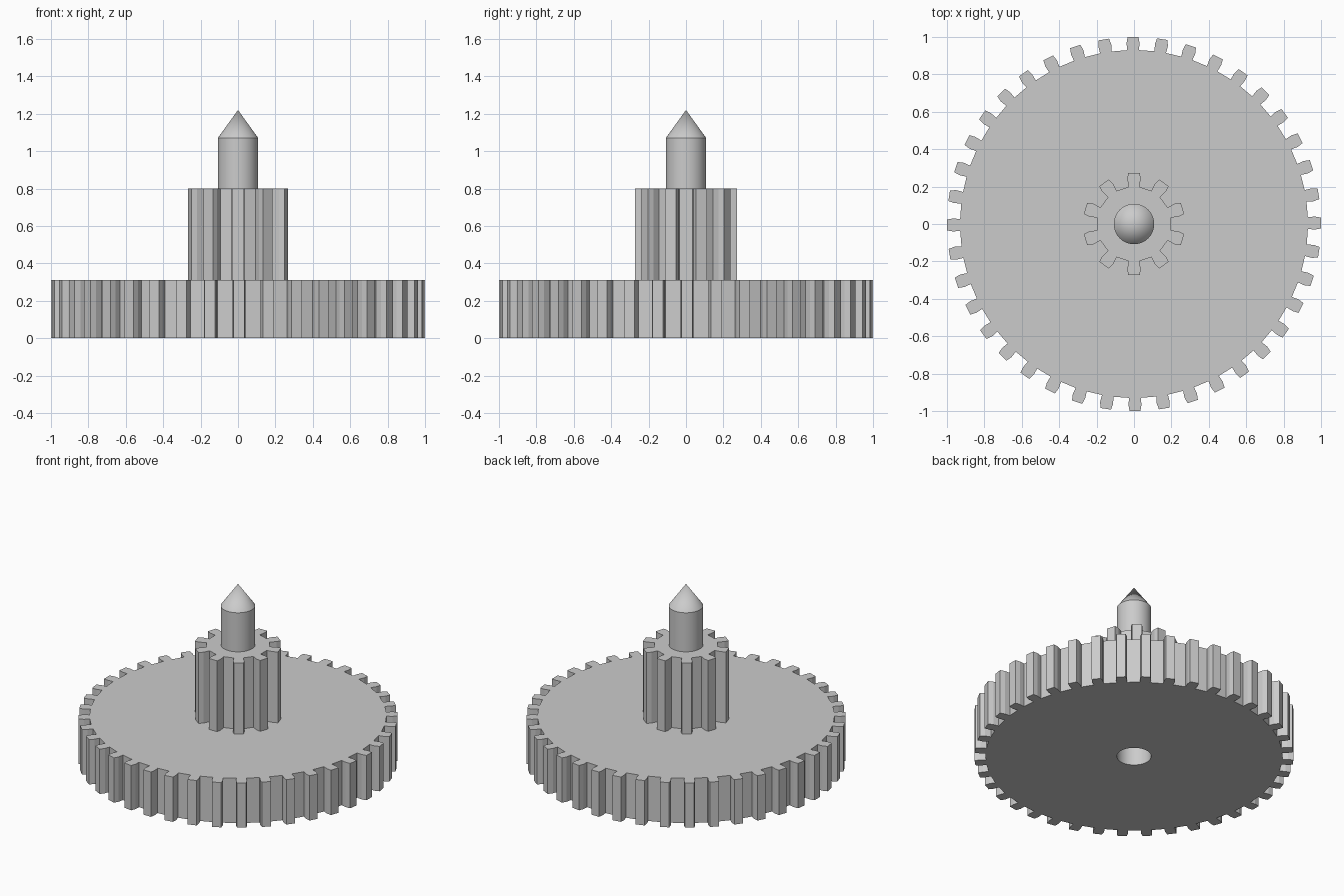
import bpy, bmesh, math

if "Cube" in bpy.data.objects:
    bpy.data.objects.remove(bpy.data.objects["Cube"])

grey = bpy.data.materials.new("grey plastic")
grey.diffuse_color = (0.6, 0.6, 0.6, 1)
grey.use_nodes = True
grey.node_tree.nodes["Principled BSDF"].inputs["Base Color"].default_value = grey.diffuse_color


def to_object(name, bm):
    bmesh.ops.recalc_face_normals(bm, faces=bm.faces[:])
    me = bpy.data.meshes.new(name)
    bm.to_mesh(me)
    bm.free()
    me.materials.append(grey)
    ob = bpy.data.objects.new(name, me)
    bpy.context.collection.objects.link(ob)
    return ob


def gear(name, teeth, tooth, z0, z1, turn=0.0):
    """Extruded spur gear; tooth is a list of (radius, half width) from root to tip."""
    bm = bmesh.new()
    side = [(r, -w) for r, w in tooth]
    outline = side + [(r, w) for r, w in reversed(tooth)]
    verts = []
    for i in range(teeth):
        a = math.pi / 2 + turn + 2 * math.pi * i / teeth
        for r, w in outline:
            b = a + math.asin(w / r)
            verts.append(bm.verts.new((r * math.cos(b), r * math.sin(b), z0)))
    face = bm.faces.new(verts)
    ext = bmesh.ops.extrude_face_region(bm, geom=[face])
    top = [v for v in ext["geom"] if isinstance(v, bmesh.types.BMVert)]
    bmesh.ops.translate(bm, verts=top, vec=(0, 0, z1 - z0))
    return to_object(name, bm)


def pointed_rod(name, radius, z0, z1, tip, n=32):
    """Cylinder that ends in a cone."""
    bm = bmesh.new()
    low, high = [], []
    for i in range(n):
        a = 2 * math.pi * i / n
        x, y = radius * math.cos(a), radius * math.sin(a)
        low.append(bm.verts.new((x, y, z0)))
        high.append(bm.verts.new((x, y, z1)))
    apex = bm.verts.new((0, 0, tip))
    bm.faces.new(low[::-1])
    for i in range(n):
        j = (i + 1) % n
        bm.faces.new((low[i], low[j], high[j], high[i]))
        bm.faces.new((high[i], high[j], apex))
    return to_object(name, bm)


# Wide gear, pinion, pointed pin and the matching socket below
body = gear("stepped_gear", 40, [(0.93, 0.031), (0.967, 0.035), (1.0, 0.029)],
            0, 0.31, math.radians(0.3))
pinion = gear("pinion", 10, [(0.2, 0.029), (0.245, 0.036), (0.274, 0.031)], 0.15, 0.8)
pin = pointed_rod("pin", 0.108, 0.65, 1.07, 1.22)
socket = pointed_rod("socket_cutter", 0.108, -0.1, 0.27, 0.42)

# Join the parts into one solid and cut the socket
for part, op in ((pinion, 'UNION'), (pin, 'UNION'), (socket, 'DIFFERENCE')):
    part.hide_render = True
    mod = body.modifiers.new(part.name, 'BOOLEAN')
    mod.object = part
    mod.operation = op
    mod.solver = 'EXACT'

bpy.context.view_layer.objects.active = body
body.select_set(True)
for mod in list(body.modifiers):
    bpy.ops.object.modifier_apply(modifier=mod.name)
for part in (pinion, pin, socket):
    bpy.data.objects.remove(part)

# Round surfaces smooth, tooth edges sharp
bpy.ops.object.select_all(action='DESELECT')
body.select_set(True)
bpy.ops.object.shade_smooth_by_angle(angle=math.radians(15))
